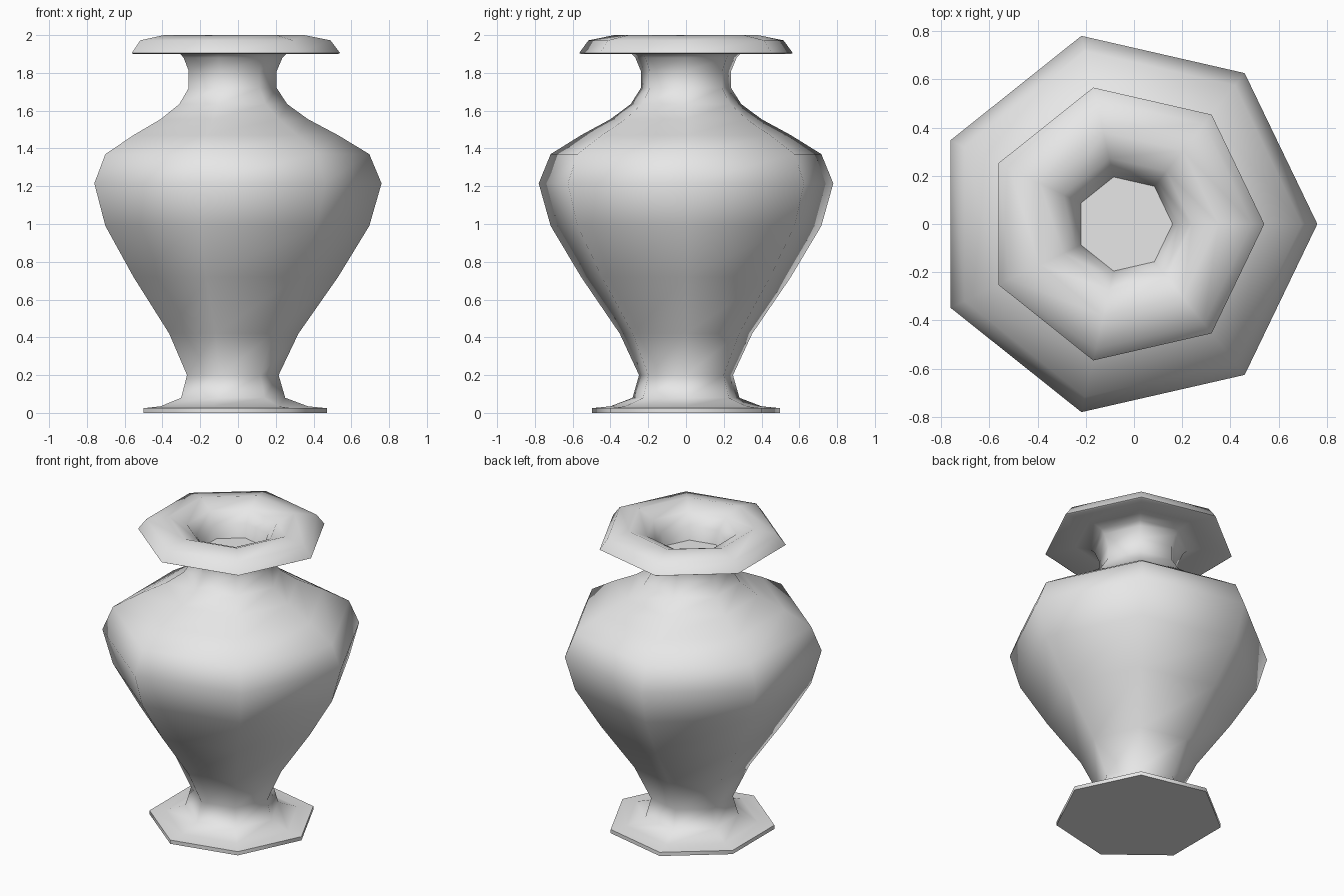
import bpy, bmesh, math

SIDES = 7
CENTRE_X = -0.04

cube = bpy.data.objects.get("Cube")
if cube:
    bpy.data.objects.remove(cube, do_unlink=True)


def make_material(name, rgb):
    mat = bpy.data.materials.new(name)
    mat.use_nodes = True
    colour = (*rgb, 1.0)
    mat.diffuse_color = colour
    mat.node_tree.nodes["Principled BSDF"].inputs["Base Color"].default_value = colour
    return mat


def lathe(name, profile, mat):
    """Turn a (radius, height) profile into a closed, faceted vessel."""
    bm = bmesh.new()
    rings = []
    for r, z in profile:
        ring = []
        for i in range(SIDES):
            a = math.tau * i / SIDES
            ring.append(bm.verts.new((CENTRE_X + r * math.cos(a), r * math.sin(a), z)))
        rings.append(ring)
    for low, high in zip(rings, rings[1:]):
        for i in range(SIDES):
            j = (i + 1) % SIDES
            bm.faces.new((low[i], low[j], high[j], high[i]))
    bm.faces.new(rings[0][::-1])
    bm.faces.new(rings[-1])
    mesh = bpy.data.meshes.new(name)
    bm.to_mesh(mesh)
    bm.free()
    mesh.materials.append(mat)
    obj = bpy.data.objects.new(name, mesh)
    bpy.context.collection.objects.link(obj)
    return obj


# Profile sections, from the ground up and over the rim into the mouth
foot = [(0.51, 0), (0.51, 0.025), (0.41, 0.035), (0.29, 0.08), (0.255, 0.2)]
body = [(0.36, 0.42), (0.57, 0.72), (0.735, 0.99), (0.8, 1.215), (0.735, 1.37)]
shoulder = [(0.57, 1.47), (0.41, 1.555), (0.3, 1.635)]
neck = [(0.245, 1.72), (0.245, 1.81), (0.275, 1.88), (0.3, 1.905), (0.39, 1.93)]
rim = [(0.57, 1.9), (0.58, 1.905), (0.53, 1.972), (0.39, 2.0)]
mouth = [(0.28, 1.955), (0.225, 1.885), (0.2, 1.8)]

clay = make_material("grey clay", (0.8, 0.8, 0.8))
vase = lathe("vase", foot + body + shoulder + neck + rim + mouth, clay)

# Smooth sides with crisp foot, rim and mouth floor edges
bpy.ops.object.select_all(action="DESELECT")
vase.select_set(True)
bpy.context.view_layer.objects.active = vase
bpy.ops.object.shade_smooth_by_angle(angle=math.radians(60))
